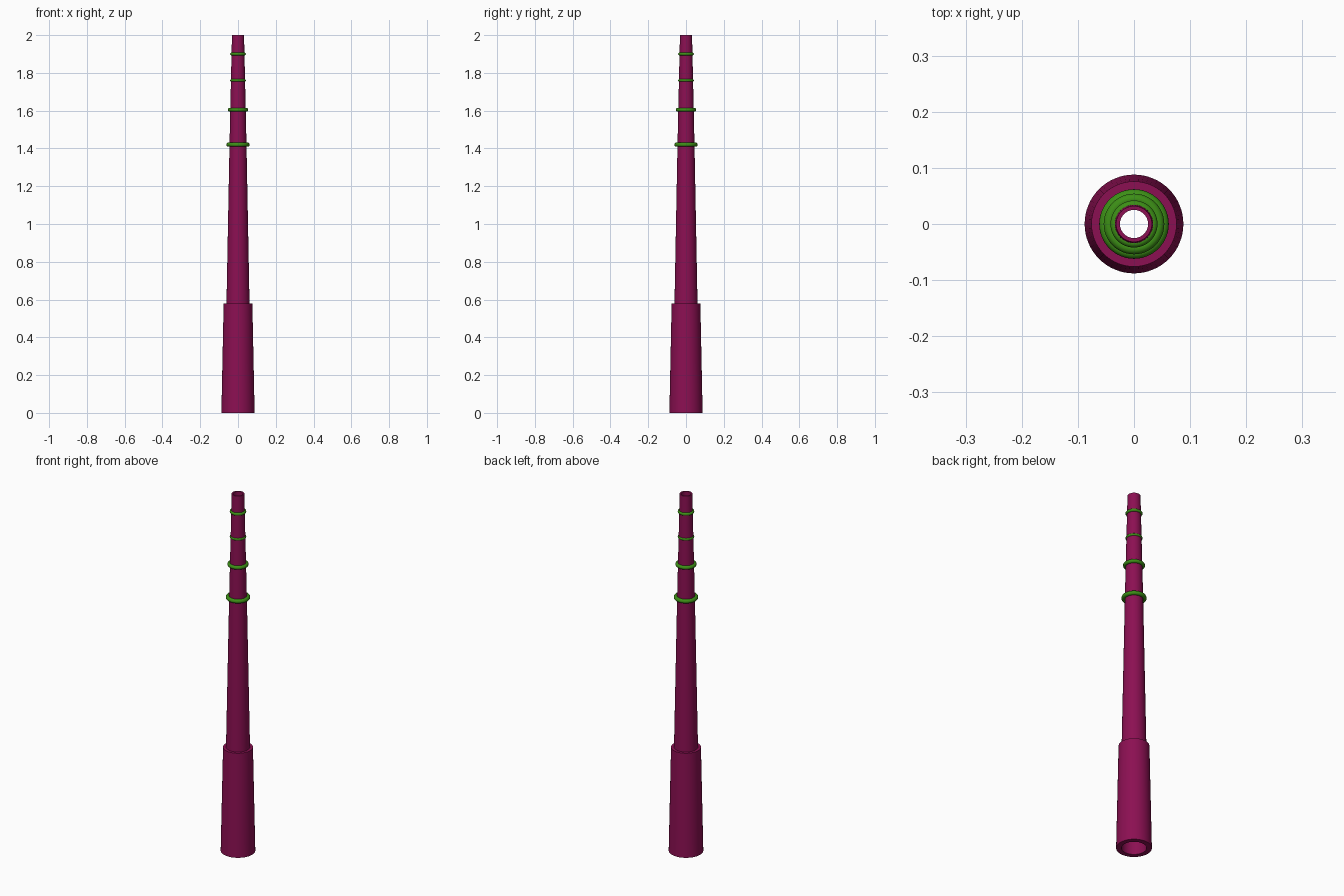
import bpy, bmesh, math

if "Cube" in bpy.data.objects:
    bpy.data.objects.remove(bpy.data.objects["Cube"])

def material(name, col):
    m = bpy.data.materials.new(name)
    m.diffuse_color = col
    m.use_nodes = True
    m.node_tree.nodes["Principled BSDF"].inputs["Base Color"].default_value = m.diffuse_color
    return m

wood = material("wine", (0.26, 0.005, 0.085, 1))
green = material("green", (0.045, 0.27, 0.008, 1))

def lathe(name, profile, mat, n=64):
    """Revolve a closed (radius, z) profile around the z axis."""
    bm = bmesh.new()
    rings = [[bm.verts.new((r * math.cos(2 * math.pi * i / n),
                            r * math.sin(2 * math.pi * i / n), z))
              for i in range(n)] for r, z in profile]
    for a, b in zip(rings, rings[1:] + rings[:1]):
        for i in range(n):
            j = (i + 1) % n
            bm.faces.new((a[i], a[j], b[j], b[i]))
    bmesh.ops.recalc_face_normals(bm, faces=bm.faces)
    me = bpy.data.meshes.new(name)
    bm.to_mesh(me)
    bm.free()
    ob = bpy.data.objects.new(name, me)
    bpy.context.collection.objects.link(ob)
    me.materials.append(mat)
    bpy.ops.object.select_all(action='DESELECT')
    ob.select_set(True)
    bpy.context.view_layer.objects.active = ob
    bpy.ops.object.shade_smooth_by_angle(angle=math.radians(35))
    return ob

# hollow tapered tube with thicker lower sleeve
lathe("tube", [(0.088, 0), (0.076, 0.58), (0.061, 0.58), (0.045, 1.42),
               (0.032, 2.0), (0.025, 2.0), (0.062, 0)], wood)

# bands: height, outer radius, half thickness
for k, (z, outer, t) in enumerate([(1.42, 0.062, 0.011), (1.605, 0.054, 0.010),
                                   (1.76, 0.042, 0.007), (1.9, 0.042, 0.008)]):
    major = outer - t
    circle = [(major + t * math.cos(2 * math.pi * i / 16),
               z + t * math.sin(2 * math.pi * i / 16)) for i in range(16)]
    lathe("band_%d" % (k + 1), circle, green)
